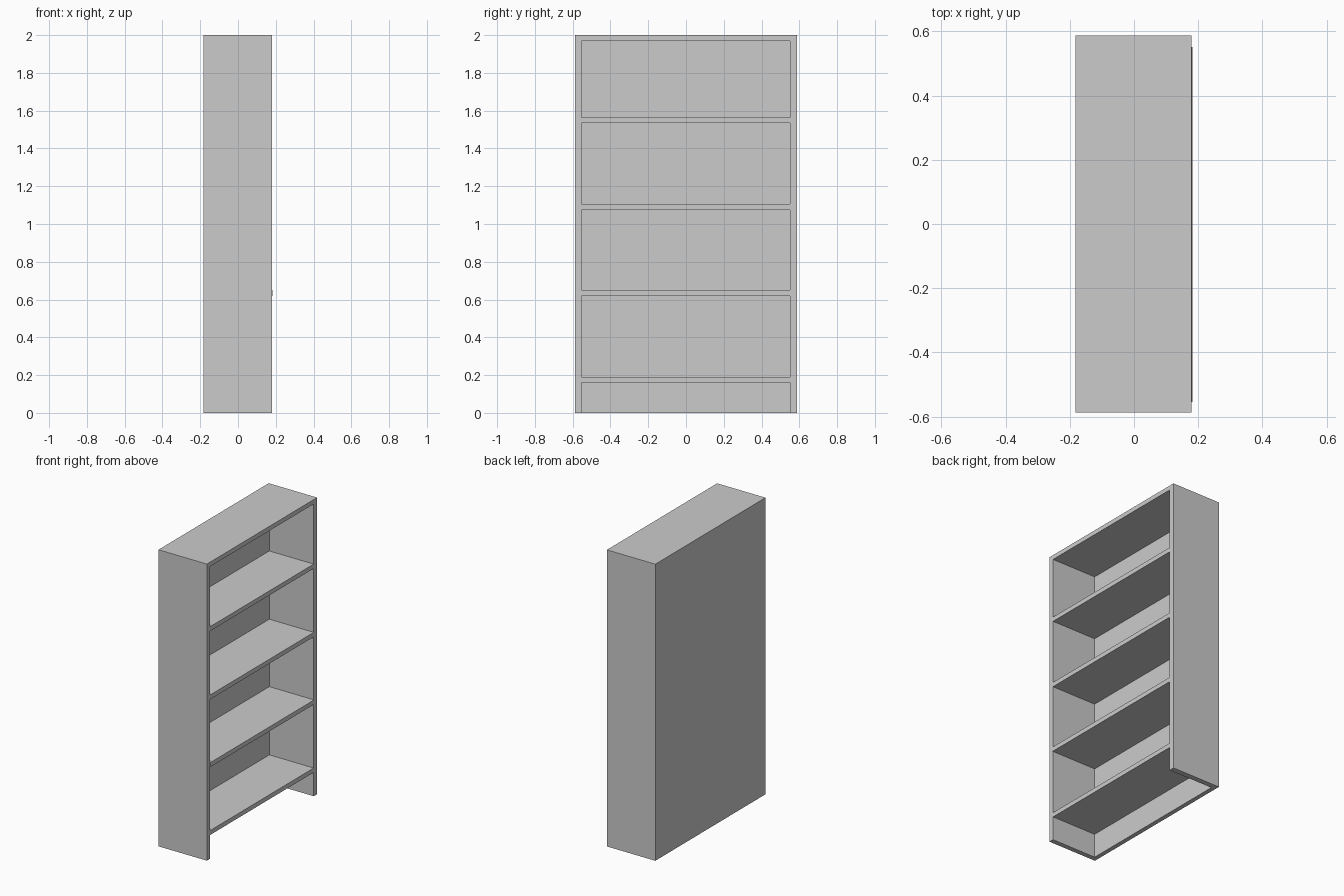
import bpy

if "Cube" in bpy.data.objects:
    bpy.data.objects.remove(bpy.data.objects["Cube"])

X0, X1 = -0.182, 0.179      # back and open face
Y = 0.587                   # half width
T = 0.033                   # side thickness
BACK = 0.03                 # back panel thickness
BOARD = 0.03                # shelf thickness


def box(name, lo, hi):
    bpy.ops.mesh.primitive_cube_add(size=1, location=[(a + b) / 2 for a, b in zip(lo, hi)])
    ob = bpy.context.object
    ob.name = name
    ob.scale = [b - a for a, b in zip(lo, hi)]
    bpy.ops.object.transform_apply(location=False, rotation=False, scale=True)
    return ob


# Side panels
box("left_side", (X0, -Y, 0), (X1, -Y + T, 2))
box("right_side", (X0, Y - T - 0.003, 0), (X1, Y, 2))

# Back panel down to the floor, between the sides
box("back_panel", (X0, -Y + T, 0), (X0 + BACK, Y - T - 0.003, 2))

# Top board
box("top_board", (X0 + BACK, -Y + T, 2 - BOARD), (X1, Y - T - 0.003, 2))

# Shelves, the second one standing slightly proud
for i, (z, proud) in enumerate([(0.16, 0), (0.62, 0.003), (1.075, 0.001), (1.535, 0)]):
    box(f"shelf_{i + 1}", (X0 + BACK, -Y + T, z), (X1 + proud, Y - T - 0.003, z + BOARD))
